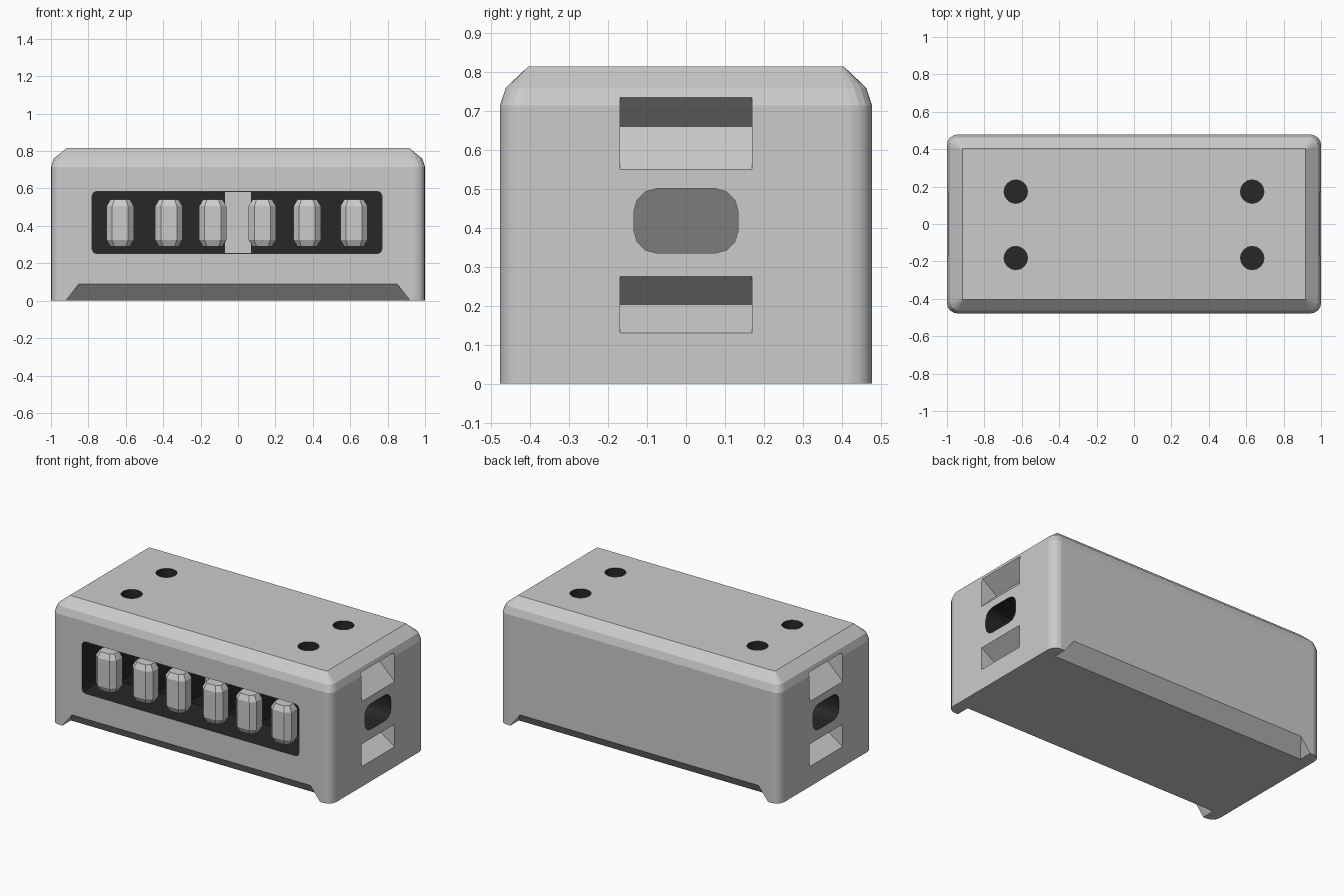
import bpy, bmesh, math
from mathutils import Vector

if "Cube" in bpy.data.objects:
    bpy.data.objects.remove(bpy.data.objects["Cube"])


def mat(name, v):
    m = bpy.data.materials.new(name)
    m.diffuse_color = (v, v, v, 1)
    m.use_nodes = True
    m.node_tree.nodes["Principled BSDF"].inputs["Base Color"].default_value = m.diffuse_color
    return m


MATS = [mat("shell grey", 0.6), mat("dark interior", 0.02), mat("shadow grey", 0.2)]


def hull(name, pts, index=0):
    """Convex solid around the given points."""
    bm = bmesh.new()
    for p in pts:
        bm.verts.new(p)
    bmesh.ops.convex_hull(bm, input=bm.verts[:])
    bmesh.ops.dissolve_limit(bm, angle_limit=0.01, verts=bm.verts[:], edges=bm.edges[:])
    bmesh.ops.recalc_face_normals(bm, faces=bm.faces[:])
    for f in bm.faces:
        f.material_index = index
    me = bpy.data.meshes.new(name)
    bm.to_mesh(me)
    bm.free()
    for m in MATS:
        me.materials.append(m)
    ob = bpy.data.objects.new(name, me)
    bpy.context.collection.objects.link(ob)
    return ob


def box(x0, x1, y0, y1, z0, z1):
    return [(x, y, z) for x in (x0, x1) for y in (y0, y1) for z in (z0, z1)]


def rounded(hx, hy, r, segs=4):
    """Rounded rectangle outline."""
    out = []
    for k, (sx, sy) in enumerate(((1, 1), (-1, 1), (-1, -1), (1, -1))):
        for i in range(segs + 1):
            a = math.pi / 2 * (k + i / segs)
            out.append((sx * (hx - r) + r * math.cos(a), sy * (hy - r) + r * math.sin(a)))
    return out


# Shell: rounded box with a broad chamfer round the top
rings = ((0, 1.0, 0.478, 0.055), (0.715, 1.0, 0.478, 0.055),
         (0.76, 0.985, 0.463, 0.05), (0.815, 0.918, 0.405, 0.008))
shell = hull("shell", [(x, y, z) for z, hx, hy, r in rings for x, y in rounded(hx, hy, r)])

cutters = []

# Front window
cutters.append(hull("window_cutter", [(x - 0.005, y, z + 0.418) for y in (-0.6, -0.23)
                                      for x, z in rounded(0.775, 0.167, 0.025, 2)], 1))

# Undercut along the front and back bottom edges, leaving corner feet
for s in (-1, 1):
    cutters.append(hull("undercut_cutter", [
        (sx * x, s * y, z) for sx in (-1, 1)
        for x, y, z in ((0.795, 0.55, 0.16), (0.96, 0.55, -0.05), (0.96, 0.34, -0.05))]))

# End grips (V grooves) and the rounded end sockets
for s in (-1, 1):
    for z0, zm, z1 in ((0.13, 0.203, 0.275), (0.55, 0.66, 0.74)):
        profile = ((1.0, z0), (1.1, z0), (1.1, z1), (1.0, z1), (0.89, zm))
        cutters.append(hull("grip_cutter", [(s * x, y, z) for x, z in profile for y in (-0.17, 0.17)]))
    socket = hull("socket_cutter", [(s * x, y, z + 0.418) for x in (0.75, 1.1)
                                    for y, z in rounded(0.134, 0.083, 0.06, 3)], 1)
    for p in socket.data.polygons:
        if abs(p.center.x) < 0.76:
            p.material_index = 2
    cutters.append(socket)

# Four round holes in the top
for sx in (-1, 1):
    for y in (-0.182, 0.173):
        cutters.append(hull("top_hole_cutter", [
            (sx * 0.632 + 0.063 * math.cos(i * math.pi / 8), y + 0.063 * math.sin(i * math.pi / 8), z)
            for i in range(16) for z in (0.68, 0.9)], 1))

for c in cutters:
    c.hide_render = True
    b = shell.modifiers.new("cut", 'BOOLEAN')
    b.operation = 'DIFFERENCE'
    b.solver = 'EXACT'
    b.object = c
bpy.context.view_layer.update()
dg = bpy.context.evaluated_depsgraph_get()
cut = bpy.data.meshes.new_from_object(shell.evaluated_get(dg))
shell.modifiers.clear()
shell.data = cut
for c in cutters:
    bpy.data.objects.remove(c)

# Smooth only the rounded upright corners
for p in shell.data.polygons:
    n = p.normal
    p.use_smooth = abs(n.x) > 0.1 and abs(n.y) > 0.1 and abs(n.z) < 0.2

# Six faceted bars in the window, each on a dark stem
for i, x in enumerate((-0.63, -0.37, -0.135, 0.13, 0.37, 0.62)):
    hull("bar_%d" % (i + 1), [
        (x + px * k, -0.415 + py * k, z)
        for z, k in ((0.29, 0.72), (0.325, 1), (0.505, 1), (0.54, 0.72))
        for px, py in rounded(0.073, 0.06, 0.03, 1)])
    hull("bar_stem_%d" % (i + 1), box(x - 0.045, x + 0.045, -0.37, -0.225, 0.33, 0.5), 1)

# Light strip at the back of the window
hull("window_back_strip", box(-0.07, 0.07, -0.237, -0.228, 0.255, 0.58))
